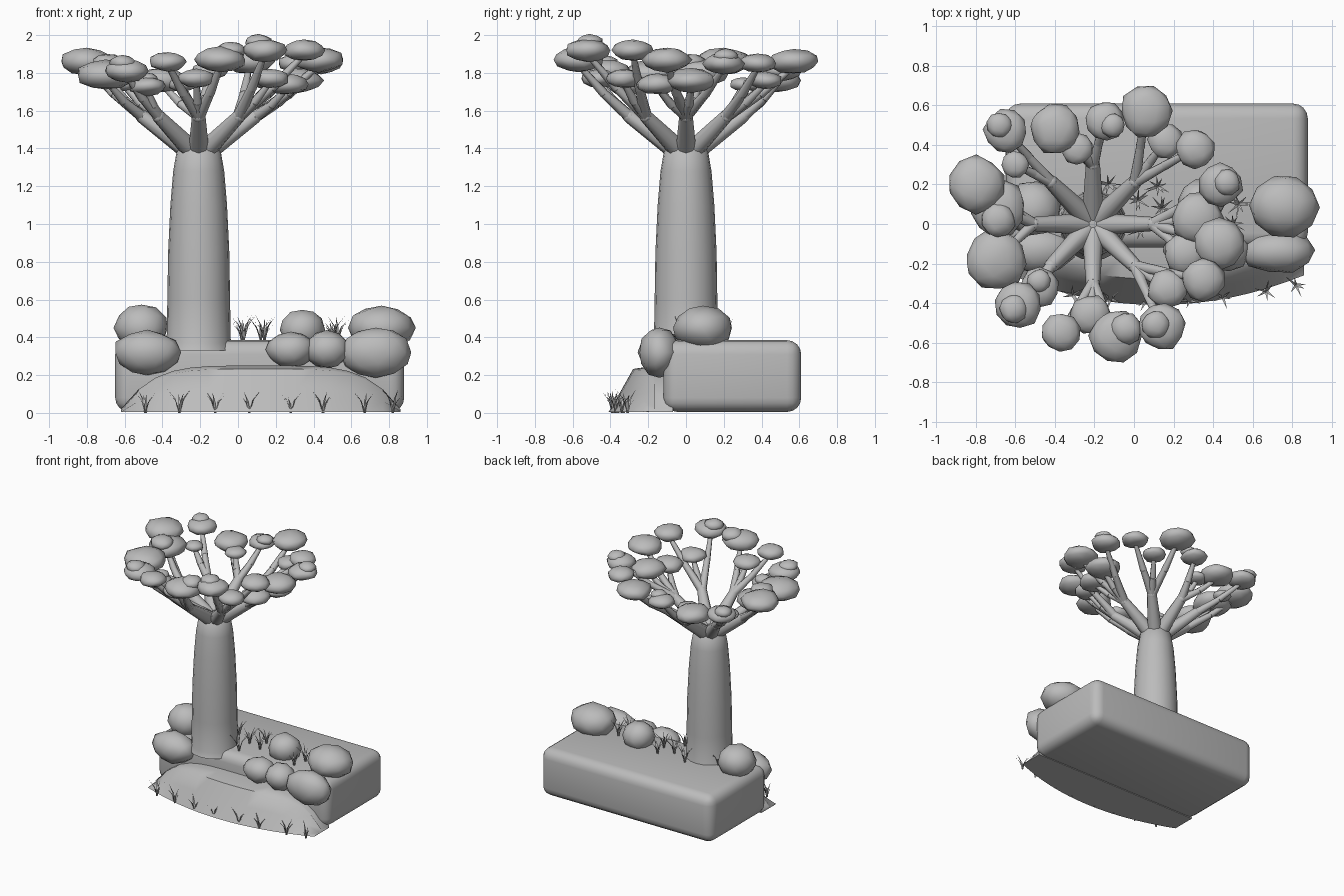
import bpy, bmesh, math, random
from mathutils import Vector, Matrix

random.seed(4)
cube = bpy.data.objects.get("Cube")
if cube:
    bpy.data.objects.remove(cube, do_unlink=True)

clay = bpy.data.materials.new("clay_grey")
clay.use_nodes = True
GREY = (0.5, 0.5, 0.5, 1)
clay.diffuse_color = GREY
clay.node_tree.nodes["Principled BSDF"].inputs["Base Color"].default_value = GREY


def finish(name, bm, angle=60):
    """Turn a bmesh into a smooth-shaded, coloured object."""
    bmesh.ops.recalc_face_normals(bm, faces=bm.faces)
    mesh = bpy.data.meshes.new(name)
    bm.to_mesh(mesh)
    bm.free()
    mesh.materials.append(clay)
    obj = bpy.data.objects.new(name, mesh)
    bpy.context.collection.objects.link(obj)
    bpy.ops.object.select_all(action='DESELECT')
    obj.select_set(True)
    bpy.context.view_layer.objects.active = obj
    bpy.ops.object.shade_smooth_by_angle(angle=math.radians(angle))
    return obj


def blob(bm, centre, size, jitter=0.07):
    """Squashed, slightly uneven low-poly ball."""
    verts = bmesh.ops.create_icosphere(bm, subdivisions=2, radius=1)["verts"]
    turn = Matrix.Rotation(random.uniform(0, math.tau), 3, 'Z')
    for v in verts:
        p = turn @ v.co * random.uniform(1 - jitter, 1 + jitter)
        v.co = Vector(centre) + Vector(a * b for a, b in zip(p, size))


def limb(bm, start, end, r1, r2, sides=8):
    """Tapered tube between two points."""
    start, end = Vector(start), Vector(end)
    axis = end - start
    place = Matrix.Translation((start + end) / 2) @ axis.to_track_quat('Z', 'Y').to_matrix().to_4x4()
    bmesh.ops.create_cone(bm, cap_ends=True, segments=sides, radius1=r1,
                          radius2=r2, depth=axis.length, matrix=place)


def tuft(bm, base, height, blades=8):
    """Fan of thin bent grass blades."""
    base = Vector(base)
    for i in range(blades):
        a = math.tau * (i + random.random()) / blades
        out = Vector((math.cos(a), math.sin(a), 0))
        side = Vector((-out.y, out.x, 0)) * 0.007
        h = height * random.uniform(0.6, 1)
        mid = base + out * h * 0.2 + Vector((0, 0, h * 0.6))
        tip = base + out * h * 0.55 + Vector((0, 0, h))
        pts = [bm.verts.new(p) for p in (base - side, base + side, mid + side * 0.7, mid - side * 0.7, tip)]
        bm.faces.new(pts[:4])
        bm.faces.new((pts[3], pts[2], pts[4]))


# Rounded ground block
bm = bmesh.new()
bmesh.ops.create_cube(bm, size=1)
for v in bm.verts:
    v.co = Vector((0.115 + v.co.x * 1.53, 0.245 + v.co.y * 0.73, 0.195 + v.co.z * 0.38))
bmesh.ops.bevel(bm, geom=bm.edges[:], offset=0.075, segments=4, profile=0.5, affect='EDGES')
finish("ground_block", bm)

# Sloping bank along the front
bm = bmesh.new()
rows = []
STEPS = 16
for i in range(STEPS + 1):
    t = -1 + 2 * i / STEPS
    x = 0.12 + 0.74 * t
    h = 0.02 + 0.23 * (1 - abs(t) ** 4.5)
    foot = -0.41 + 0.15 * t * t
    section = [(foot, 0.005), (foot + 0.07, h * 0.5), (foot + 0.13, h * 0.93),
               (-0.17, h), (-0.07, h), (-0.07, 0.005)]
    rows.append([bm.verts.new((x, y, z)) for y, z in section])
for a, b in zip(rows, rows[1:]):
    for j in range(len(a)):
        k = (j + 1) % len(a)
        bm.faces.new((a[j], a[k], b[k], b[j]))
bm.faces.new(rows[0])
bm.faces.new(rows[-1])
finish("front_bank", bm, 50)

# Bottle-shaped trunk, lathed from a profile
HUB = Vector((-0.208, 0, 0))
PROFILE = [(0.185, 0.33), (0.17, 0.37), (0.166, 0.6), (0.162, 0.85), (0.15, 1.1),
           (0.135, 1.28), (0.116, 1.39), (0.07, 1.43)]
SIDES = 20
bm = bmesh.new()
rings = []
for r, z in PROFILE:
    rings.append([bm.verts.new(HUB + Vector((r * math.cos(math.tau * i / SIDES),
                                             r * math.sin(math.tau * i / SIDES), z)))
                  for i in range(SIDES)])
for a, b in zip(rings, rings[1:]):
    for i in range(SIDES):
        k = (i + 1) % SIDES
        bm.faces.new((a[i], a[k], b[k], b[i]))
bm.faces.new(rings[0])
bm.faces.new(rings[-1])
finish("trunk", bm)

# Leaf clusters: x, y, z, radius
CLUSTERS = [
    (-.65, .47, 1.82, .11), (-.40, .48, 1.76, .13), (-.15, .52, 1.81, .10),
    (.06, .57, 1.86, .13), (.16, .42, 1.76, .09), (.31, .38, 1.85, .10),
    (.44, .20, 1.85, .11), (.32, .03, 1.76, .13), (.43, -.10, 1.87, .13),
    (.26, -.15, 1.74, .11), (.35, -.28, 1.92, .11), (.17, -.33, 1.77, .10),
    (.14, -.52, 1.92, .12), (-.09, -.57, 1.87, .135), (-.22, -.46, 1.77, .10),
    (-.37, -.55, 1.86, .10), (-.59, -.41, 1.81, .12), (-.48, -.32, 1.73, .10),
    (-.70, -.18, 1.79, .155), (-.69, .08, 1.80, .145), (-.80, .20, 1.86, .145),
    (-.60, .30, 1.74, .07), (-.29, .38, 1.74, .08)]
bm = bmesh.new()
for x, y, z, r in CLUSTERS:
    blob(bm, (x, y, z), (r, r, r * 0.5))
# small caps resting on some of the clusters
for i, dx, dy in [(0, -.03, .03), (2, .04, -.02), (6, .03, .01), (12, -.03, .01),
                  (13, .05, .04), (16, -.02, -.02), (17, 0, .03), (19, 0, -.06)]:
    x, y, z, r = CLUSTERS[i]
    blob(bm, (x + dx, y + dy, z + r * 0.35), (r * 0.6, r * 0.6, r * 0.35))
finish("leaf_clusters", bm, 75)

# Eight main limbs, each forking into twigs towards its clusters
bm = bmesh.new()
forks = []
for i in range(8):
    a = math.tau * i / 8
    out = Vector((math.cos(a), math.sin(a), 0))
    fork = HUB + out * 0.30 + Vector((0, 0, 1.57))
    forks.append(fork)
    limb(bm, HUB + out * 0.05 + Vector((0, 0, 1.39)), fork, 0.055, 0.036)
    blob(bm, fork, (0.036, 0.036, 0.036), 0)
for x, y, z, r in CLUSTERS:
    a = math.atan2(y, x - HUB.x)
    fork = forks[round(a / math.tau * 8) % 8]
    tip = Vector((x, y, z - r * 0.2))
    knee = fork.lerp(tip, 0.5) - Vector((0, 0, 0.015))
    limb(bm, fork, knee, 0.033, 0.024, 6)
    limb(bm, knee, tip, 0.026, 0.015, 6)
finish("limbs", bm)

# Boulders on the block: centre and half sizes
BOULDERS = [
    ((-.51, .08, .45), (.145, .14, .125)), ((-.48, -.13, .32), (.18, .12, .12)),
    ((.76, .09, .45), (.18, .16, .12)), ((.73, -.14, .32), (.19, .11, .135)),
    ((.34, .11, .44), (.12, .12, .11)), ((.28, -.12, .335), (.13, .11, .095)),
    ((.47, -.13, .335), (.12, .11, .10))]
for n, (centre, size) in enumerate(BOULDERS):
    bm = bmesh.new()
    blob(bm, centre, size, 0.05)
    finish("boulder_%d" % (n + 1), bm, 75)

# Grass along the foot of the bank
bm = bmesh.new()
for x in (-.49, -.31, -.12, .06, .28, .45, .67, .82):
    t = (x - 0.12) / 0.74
    tuft(bm, (x, -0.39 + 0.09 * t * t, 0), 0.13, 6)
finish("bank_grass", bm)

# Grass between the boulders on top of the block
bm = bmesh.new()
for x, y in [(.12, .19), (.03, -.03), (-.13, .2), (.02, .12), (.14, .08), (.53, .1), (.5, 0), (-.36, .1)]:
    tuft(bm, (x, y, 0.38), 0.14, 9)
finish("top_grass", bm)
